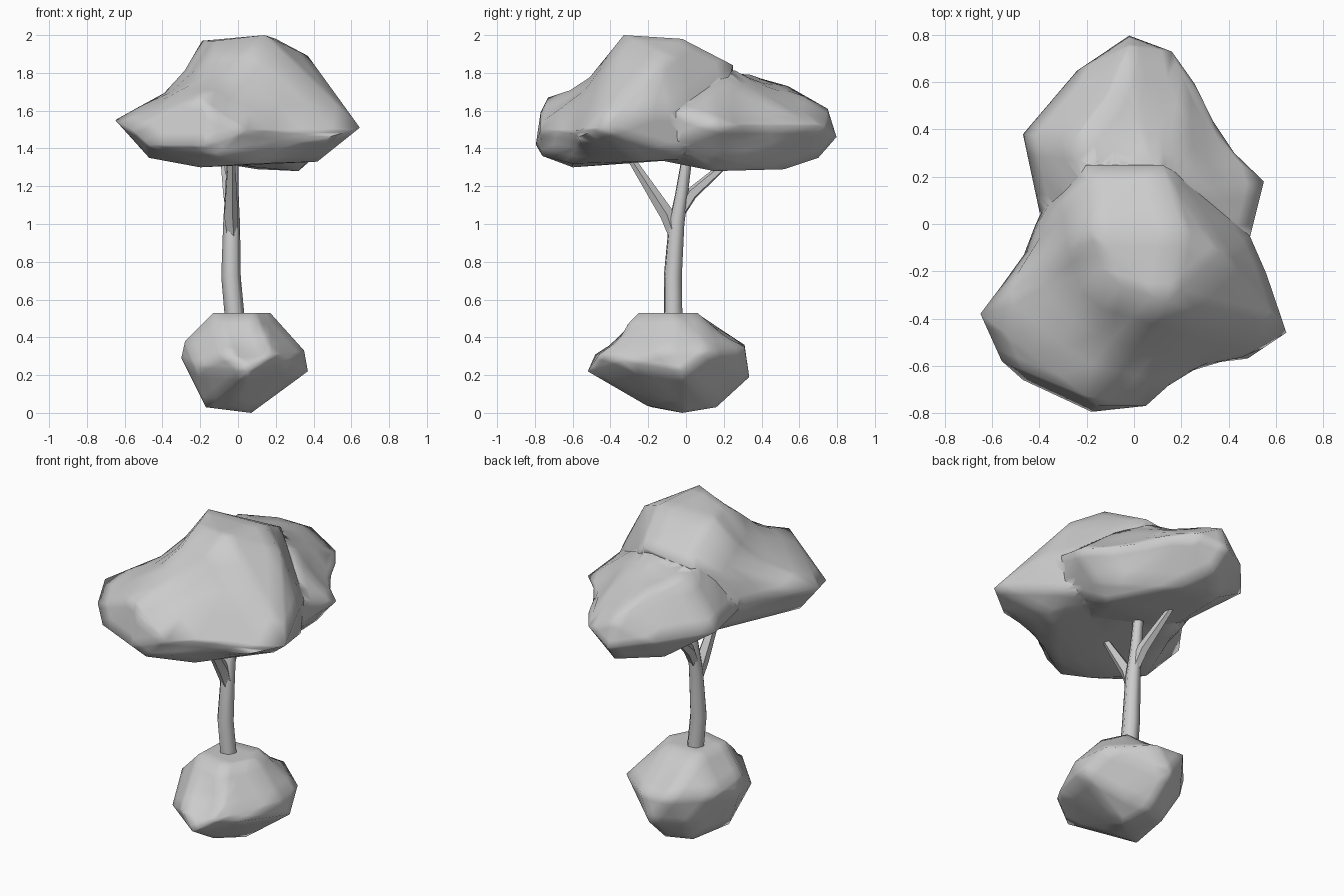
import bpy, bmesh, math
from mathutils import Vector


def finish(name, bm, angle):
    bmesh.ops.recalc_face_normals(bm, faces=bm.faces)
    me = bpy.data.meshes.new(name)
    bm.to_mesh(me)
    bm.free()
    me.shade_smooth()
    me.set_sharp_from_angle(angle=math.radians(angle))
    ob = bpy.data.objects.new(name, me)
    bpy.context.collection.objects.link(ob)
    return ob


def blob(name, pts, dents=(), angle=100):
    """Lump: convex hull around corner points, then soft hollows pushed in."""
    bm = bmesh.new()
    for p in pts:
        bm.verts.new(p)
    res = bmesh.ops.convex_hull(bm, input=bm.verts)
    inner = {g for g in res["geom_interior"] + res["geom_unused"]
             if isinstance(g, bmesh.types.BMVert)}
    bmesh.ops.delete(bm, geom=list(inner), context='VERTS')
    if dents:
        bmesh.ops.subdivide_edges(bm, edges=bm.edges, cuts=3, use_grid_fill=True)
    for centre, radius, push in dents:
        for v in bm.verts:
            d = (v.co - Vector(centre)).length / radius
            if d < 1:
                v.co += Vector(push) * (1 - d * d)
    return finish(name, bm, angle)


def limb(name, path, sides=6):
    """Tapered tube through (x, y, z, radius) stations."""
    bm = bmesh.new()
    rings = []
    axis = Vector(path[-1][:3]) - Vector(path[0][:3])
    q = axis.to_track_quat('Z', 'Y')
    for x, y, z, r in path:
        ring = []
        for i in range(sides):
            a = math.tau * i / sides
            off = q @ Vector((r * math.cos(a), r * math.sin(a), 0))
            ring.append(bm.verts.new(Vector((x, y, z)) + off))
        rings.append(ring)
    for lo, hi in zip(rings, rings[1:]):
        for i in range(sides):
            j = (i + 1) % sides
            bm.faces.new((lo[i], lo[j], hi[j], hi[i]))
    bm.faces.new(rings[0][::-1])
    bm.faces.new(rings[-1])
    return finish(name, bm, 70)


# Canopy: crown with its front lobes, and the lower lobe at the back
crown = blob("canopy", [
    # top
    (0.14, -0.33, 2.0), (-0.12, -0.24, 1.97), (-0.19, -0.02, 1.97), (0.2, -0.02, 1.98),
    (0.37, -0.12, 1.89), (0.12, 0.25, 1.84), (-0.2, 0.25, 1.8),
    # right and back flanks
    (0.49, -0.05, 1.6), (0.56, -0.21, 1.6), (0.645, -0.46, 1.51), (0.48, -0.57, 1.46),
    (0.42, -0.25, 1.33), (0.46, -0.04, 1.38), (0.4, 0.1, 1.5), (0.25, 0.1, 1.35),
    (-0.25, 0.1, 1.36), (-0.42, -0.04, 1.55), (-0.36, 0.12, 1.5),
    # front left lobe
    (-0.65, -0.38, 1.55), (-0.56, -0.58, 1.5), (-0.47, -0.66, 1.42), (-0.47, -0.45, 1.35),
    (-0.18, -0.795, 1.42), (0.05, -0.77, 1.5), (-0.15, -0.77, 1.59), (-0.2, -0.73, 1.67),
    (-0.2, -0.6, 1.3), (-0.1, -0.76, 1.36), (0.12, -0.6, 1.32)],
    dents=[((-0.37, -0.22, 1.79), 0.3, (0.03, 0.0, -0.07)),
           ((-0.03, -0.56, 1.82), 0.26, (0.0, 0.02, -0.06)),
           ((0.27, -0.68, 1.46), 0.22, (-0.02, 0.05, 0.0)),
           ((-0.5, -0.15, 1.5), 0.2, (0.04, 0.0, 0.0))])
back = blob("canopy_back", [
    (-0.02, 0.797, 1.46), (0.16, 0.73, 1.52), (-0.02, 0.75, 1.61), (0.24, 0.54, 1.58),
    (-0.24, 0.65, 1.5), (-0.47, 0.38, 1.52), (-0.1, 0.54, 1.73), (-0.25, 0.36, 1.78),
    (0.55, 0.18, 1.52), (0.4, 0.2, 1.35), (0.32, 0.15, 1.28), (0.1, 0.52, 1.29),
    (0.0, 0.7, 1.35), (-0.2, 0.5, 1.34), (-0.4, 0.05, 1.52), (-0.25, 0.0, 1.37),
    (0.1, 0.1, 1.3), (0.08, 0.26, 1.825), (0.27, 0.15, 1.74), (0.49, -0.06, 1.6),
    (0.45, -0.1, 1.42), (0.2, -0.15, 1.34), (-0.2, 0.0, 1.8)],
    dents=[((0.4, 0.36, 1.54), 0.22, (-0.03, -0.02, 0.0)),
           ((0.03, 0.4, 1.8), 0.2, (0.0, 0.0, -0.03))])
mod = crown.modifiers.new("join_back", 'BOOLEAN')
mod.operation = 'UNION'
mod.solver = 'EXACT'
mod.object = back
back.hide_render = True
back.hide_set(True)

# Root ball
blob("root_ball", [
    (-0.13, -0.2, 0.53), (0.08, -0.25, 0.53), (0.17, -0.08, 0.53), (0.1, 0.06, 0.53),
    (-0.12, 0.05, 0.53), (-0.3, -0.1, 0.29), (-0.28, -0.15, 0.38), (-0.28, 0.1, 0.35),
    (0.35, -0.1, 0.33), (0.37, -0.02, 0.22), (0.32, 0.13, 0.33), (0.27, -0.33, 0.27),
    (-0.05, -0.48, 0.31), (0.18, -0.46, 0.31), (0.05, -0.52, 0.22), (-0.22, -0.33, 0.24),
    (-0.1, 0.31, 0.36), (0.1, 0.31, 0.35), (0.02, 0.335, 0.19), (-0.17, 0.2, 0.17),
    (-0.17, -0.18, 0.03), (-0.12, 0.1, 0.03), (0.07, -0.02, 0.0), (0.03, 0.16, 0.03),
    (-0.02, -0.21, 0.04), (0.15, 0.1, 0.08)],
    dents=[((0.05, -0.4, 0.38), 0.14, (0.0, 0.02, -0.03)),
           ((0.05, 0.2, 0.44), 0.14, (0.0, 0.0, -0.02))])

# Trunk and branches
limb("trunk", [(-0.015, -0.067, 0.48, 0.053), (-0.037, -0.07, 0.72, 0.052),
               (-0.034, -0.05, 1.0, 0.045), (-0.033, -0.025, 1.15, 0.037),
               (-0.025, 0.02, 1.45, 0.027)])
limb("front_branch", [(-0.03, -0.06, 0.93, 0.03), (-0.04, -0.1, 1.05, 0.04),
                      (-0.035, -0.34, 1.42, 0.015)], 5)
limb("back_branch", [(-0.035, -0.03, 1.06, 0.03), (-0.045, 0.03, 1.16, 0.034),
                     (-0.08, 0.27, 1.37, 0.015)], 5)
